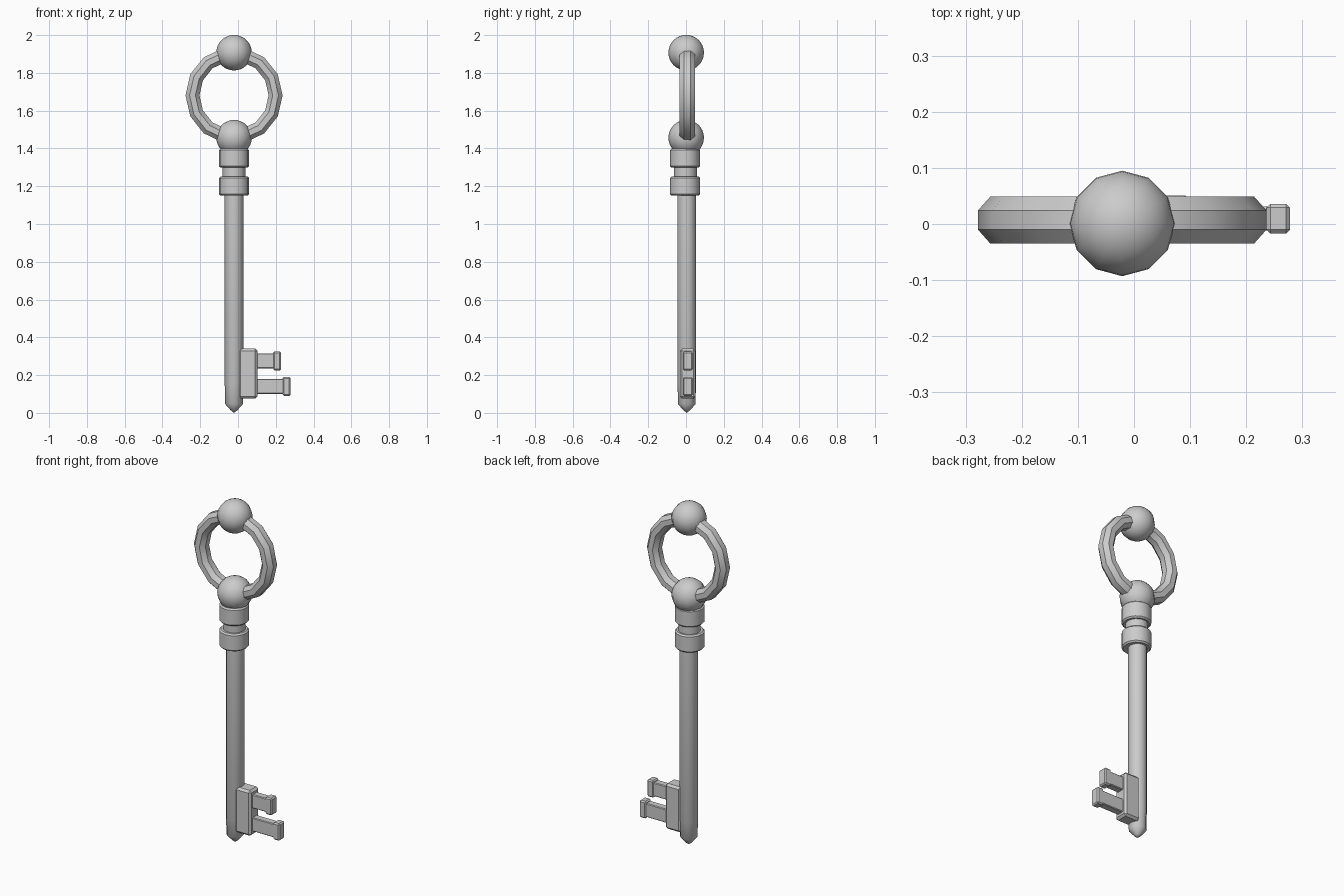
import bpy, bmesh, math
from mathutils import Matrix

if "Cube" in bpy.data.objects:
    bpy.data.objects.remove(bpy.data.objects["Cube"])

AX = -0.021  # x of the key's axis


def finish(name, bm, smooth=True):
    bmesh.ops.recalc_face_normals(bm, faces=bm.faces)
    me = bpy.data.meshes.new(name)
    bm.to_mesh(me)
    bm.free()
    ob = bpy.data.objects.new(name, me)
    bpy.context.collection.objects.link(ob)
    if smooth:
        bpy.ops.object.select_all(action='DESELECT')
        ob.select_set(True)
        bpy.context.view_layer.objects.active = ob
        bpy.ops.object.shade_smooth_by_angle(angle=math.radians(40))
    return ob


def lathe(name, profile, segs, y=0.0, closed=False, matrix=None):
    """Revolve (radius, z) points around the z axis."""
    bm = bmesh.new()
    vs = [bm.verts.new((r, 0, z)) for r, z in profile]
    n = len(vs)
    es = [bm.edges.new((vs[i], vs[(i + 1) % n])) for i in range(n if closed else n - 1)]
    bmesh.ops.spin(bm, geom=vs + es, cent=(0, 0, 0), axis=(0, 0, 1),
                   angle=2 * math.pi, steps=segs, use_merge=True)
    bmesh.ops.remove_doubles(bm, verts=bm.verts, dist=1e-5)
    if matrix:
        bm.transform(matrix)
    bm.transform(Matrix.Translation((AX, y, 0)))
    return finish(name, bm)


def box(name, x0, x1, y0, y1, z0, z1, bevel):
    bm = bmesh.new()
    bmesh.ops.create_cube(bm, size=1)
    bm.transform(Matrix.Translation(((x0 + x1) / 2, (y0 + y1) / 2, (z0 + z1) / 2))
                 @ Matrix.Diagonal((x1 - x0, y1 - y0, z1 - z0, 1)))
    bmesh.ops.bevel(bm, geom=bm.edges[:], offset=bevel, segments=1, affect='EDGES')
    return finish(name, bm, smooth=False)


# Shaft with pointed tip
lathe("shaft", [(0, 0), (0.018, 0.014), (0.047, 0.047), (0.048, 0.14), (0.05, 0.146),
                (0.05, 1.2), (0, 1.2)], 12, y=0.004)

# Two collars with a narrow neck between and a cap under the ball
b = 0.008
for name, z0, z1 in (("lower_collar", 1.15, 1.252), ("upper_collar", 1.298, 1.4)):
    lathe(name, [(0, z0), (0.079 - b, z0), (0.079, z0 + b), (0.079, z1 - b),
                 (0.079 - b, z1), (0, z1)], 16, y=-0.005)
lathe("neck", [(0, 1.2), (0.06, 1.2), (0.06, 1.35), (0, 1.35)], 16, y=-0.003)

# Balls at the foot and the top of the bow
for name, z in (("lower_ball", 1.457), ("top_ball", 1.907)):
    bm = bmesh.new()
    bmesh.ops.create_uvsphere(bm, u_segments=12, v_segments=16, radius=0.094)
    bm.transform(Matrix.Translation((AX, 0.001, z)))
    finish(name, bm)

# Bow ring: octagonal tube bent into 14 segments
tube = []
for i in range(8):
    a = math.pi / 8 + i * math.pi / 4
    tube.append((0.22 + 0.04 * math.cos(a), 0.045 * math.sin(a)))
lathe("bow_ring", tube, 14, y=0.007, closed=True,
      matrix=Matrix.Translation((0, 0, 1.681)) @ Matrix.Rotation(math.pi / 2, 4, 'X'))

# Bit plate and two teeth with flanged ends
box("bit_plate", 0.0, 0.103, -0.033, 0.051, 0.075, 0.34, 0.012)
for name, x, z0, z1 in (("upper_tooth", 0.228, 0.225, 0.325),
                        ("lower_tooth", 0.278, 0.09, 0.19)):
    box(name, 0.08, x - 0.03, -0.012, 0.031, z0 + 0.01, z1 - 0.01, 0.004)
    box(name + "_end", x - 0.042, x, -0.017, 0.036, z0, z1, 0.007)
